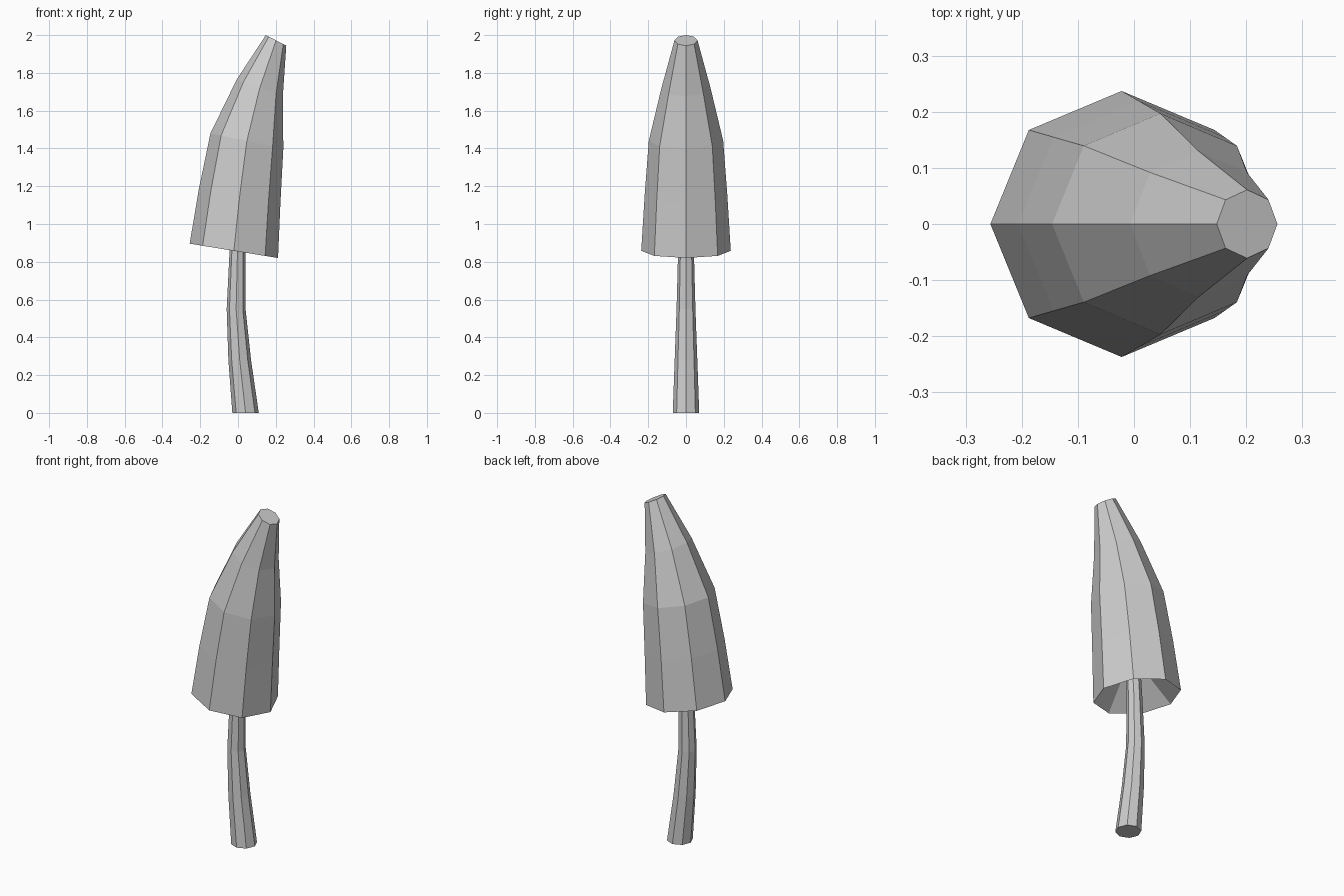
import bpy, bmesh
from math import sin, cos, pi, radians

if "Cube" in bpy.data.objects:
    bpy.data.objects.remove(bpy.data.objects["Cube"])

SIDES = 8


def loft(name, rings, cap_start=True, cap_end=True):
    """Skin eight-sided rings given as (centre x, centre z, radius, tilt in degrees)."""
    bm = bmesh.new()
    loops = []
    for cx, cz, r, tilt in rings:
        t = radians(tilt)
        loop = []
        for i in range(SIDES):
            a = 2 * pi * i / SIDES
            u, v = r * cos(a), r * sin(a)
            loop.append(bm.verts.new((cx + u * cos(t), v, cz - u * sin(t))))
        loops.append(loop)
    for low, high in zip(loops, loops[1:]):
        for i in range(SIDES):
            j = (i + 1) % SIDES
            bm.faces.new((low[i], low[j], high[j], high[i]))
    if cap_start:
        bm.faces.new(loops[0][::-1])
    if cap_end:
        bm.faces.new(loops[-1])
    mesh = bpy.data.meshes.new(name)
    bm.to_mesh(mesh)
    bm.free()
    obj = bpy.data.objects.new(name, mesh)
    bpy.context.collection.objects.link(obj)
    return obj


# Curved, tapering stem that runs up into the hollow of the cap
loft("mushroom_stem", [
    (0.040, 0.00, 0.070, 0),
    (0.009, 0.28, 0.060, 0),
    (-0.010, 0.55, 0.050, 0),
    (-0.003, 0.85, 0.042, 5),
    (0.010, 1.07, 0.040, 9),
])

# Leaning cap: hollow underside, rim, then the tapering outer surface
loft("mushroom_cap", [
    (0.010, 1.06, 0.040, 9),
    (-0.022, 0.858, 0.237, 9.2),
    (0.009, 1.15, 0.219, 10),
    (0.047, 1.44, 0.197, 11.6),
    (0.115, 1.72, 0.130, 20),
    (0.2015, 1.972, 0.061, 27.5),
], cap_start=False)
